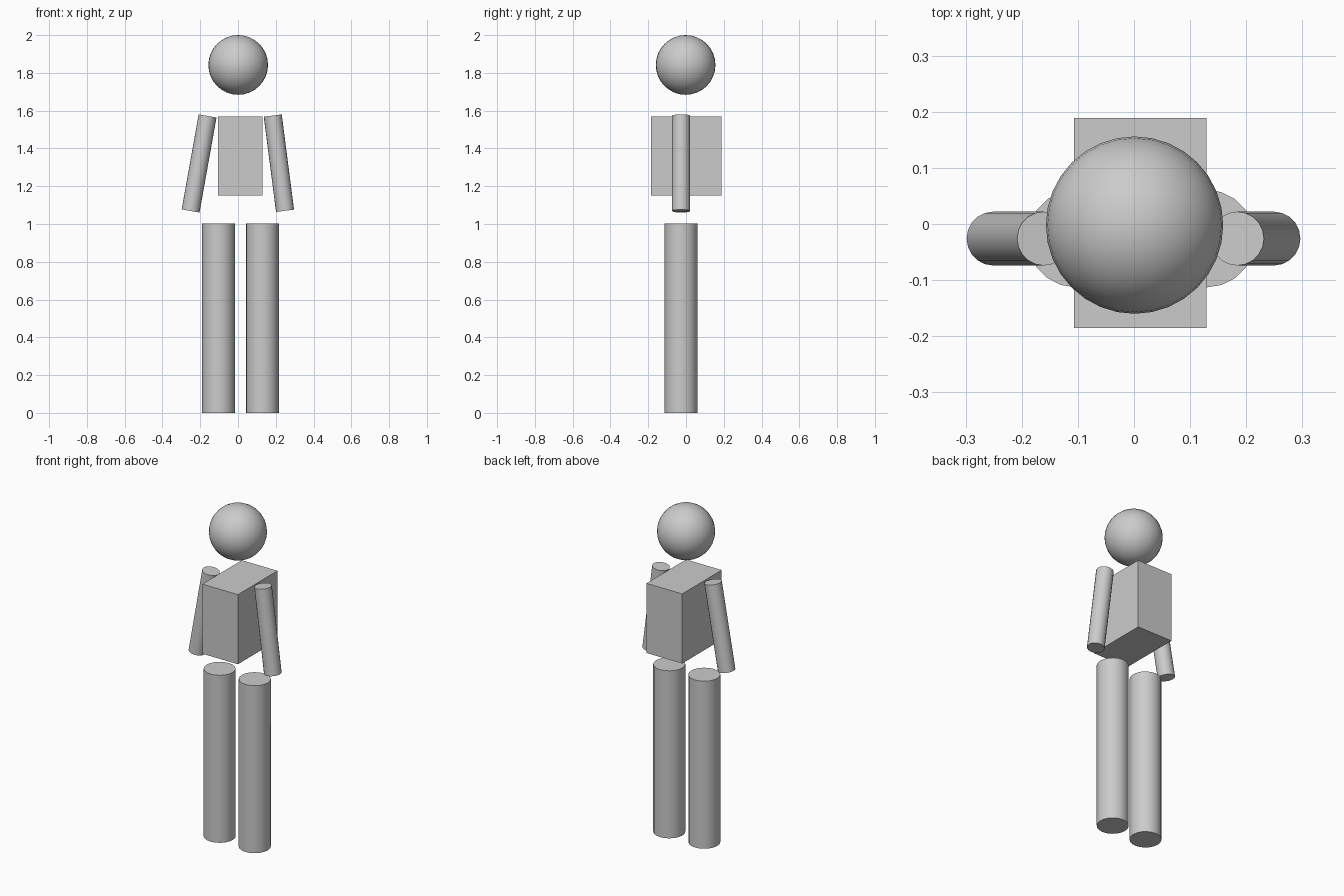
import bpy
import math
from mathutils import Vector

cube = bpy.data.objects.get("Cube")
if cube:
    bpy.data.objects.remove(cube, do_unlink=True)

# One plain grey for the whole figure
GREY = (0.6, 0.6, 0.6, 1)
grey = bpy.data.materials.new("light grey")
grey.use_nodes = True
grey.diffuse_color = GREY
grey.node_tree.nodes["Principled BSDF"].inputs["Base Color"].default_value = GREY


def finish(name, smooth=True):
    obj = bpy.context.object
    obj.name = obj.data.name = name
    obj.data.materials.append(grey)
    if smooth:
        bpy.ops.object.shade_smooth_by_angle(angle=math.radians(40))
    return obj


def limb(name, bottom, top, radius):
    """Capped cylinder running between two points."""
    a, b = Vector(bottom), Vector(top)
    axis = b - a
    bpy.ops.mesh.primitive_cylinder_add(
        vertices=20, radius=radius, depth=axis.length, location=(a + b) / 2,
        rotation=axis.to_track_quat("Z", "Y").to_euler())
    return finish(name)


LIMB_Y = -0.026

# Legs: upright columns
for side, x in (("right", -0.103), ("left", 0.129)):
    limb(side + "_leg", (x, LIMB_Y, 0), (x, LIMB_Y, 1.003), 0.087)

# Arms: thinner, splayed outwards at slightly different angles
limb("right_arm", (-0.251, LIMB_Y, 1.069), (-0.161, LIMB_Y, 1.572), 0.048)
limb("left_arm", (0.249, LIMB_Y, 1.070), (0.184, LIMB_Y, 1.574), 0.048)

# Torso: box deeper than it is wide
bpy.ops.mesh.primitive_cube_add(size=1, location=(0.011, 0.002, 1.36))
torso = finish("torso", smooth=False)
torso.scale = (0.236, 0.374, 0.417)

# Head: floating ball
bpy.ops.mesh.primitive_uv_sphere_add(
    segments=32, ring_count=16, radius=0.158, location=(0.001, -0.002, 1.842))
finish("head")
